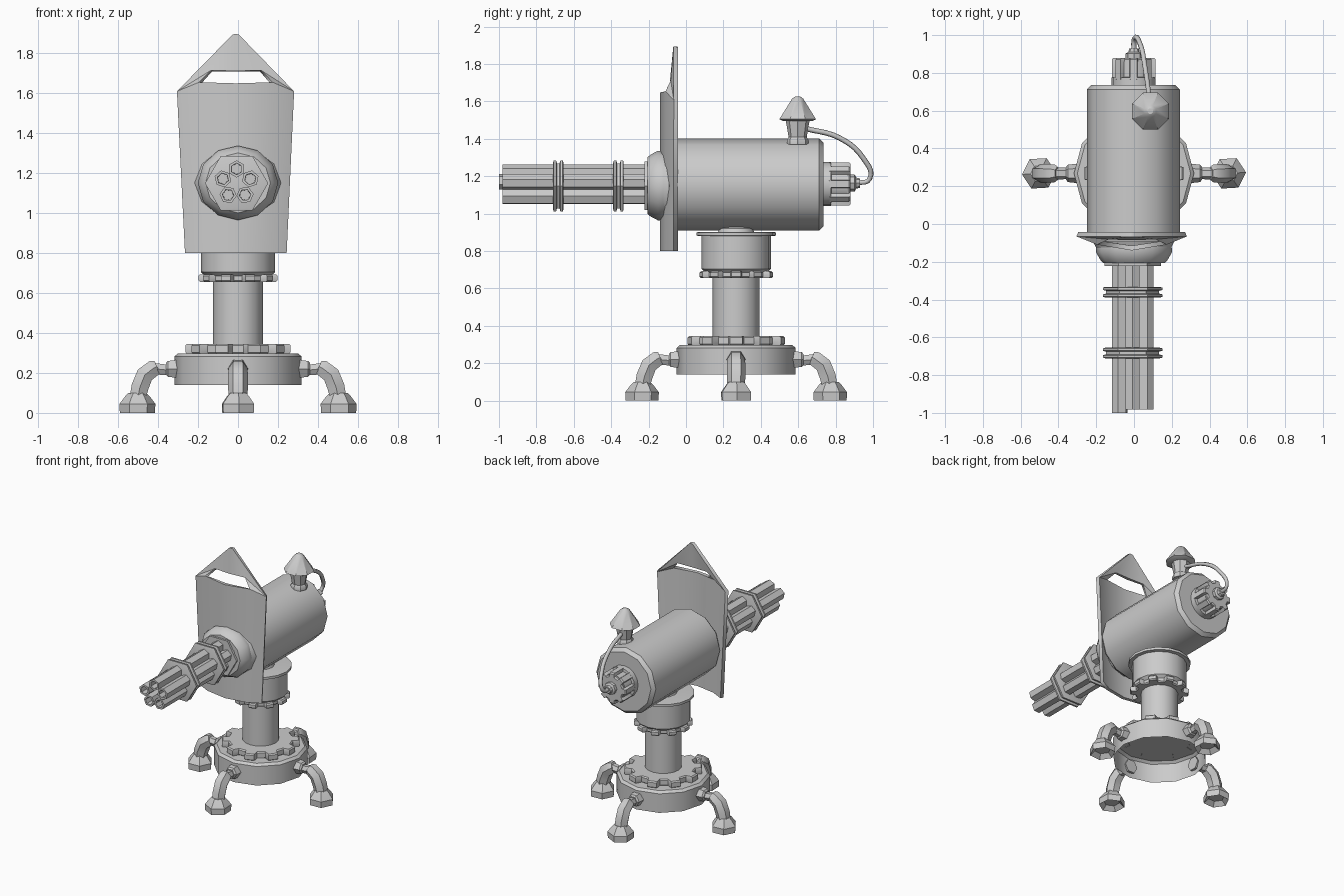
import bpy, bmesh
from math import sin, cos, pi, tau, radians
from mathutils import Vector, Matrix

if "Cube" in bpy.data.objects:
    bpy.data.objects.remove(bpy.data.objects["Cube"])

CY = 0.268      # centre line of the pedestal
GX, GZ = -0.007, 1.148   # gun axis


def finish(name, bm, angle=35):
    bmesh.ops.recalc_face_normals(bm, faces=bm.faces)
    for f in bm.faces:
        f.smooth = True
    for e in bm.edges:
        e.smooth = len(e.link_faces) == 2 and e.calc_face_angle(0) < radians(angle)
    me = bpy.data.meshes.new(name)
    bm.to_mesh(me)
    bm.free()
    ob = bpy.data.objects.new(name, me)
    bpy.context.collection.objects.link(ob)
    return ob


def loft(name, rings, start=True, end=True):
    """Skin a list of equal-length rings of points."""
    bm = bmesh.new()
    vs = [[bm.verts.new(p) for p in r] for r in rings]
    n = len(vs[0])
    for a, b in zip(vs, vs[1:]):
        for i in range(n):
            j = (i + 1) % n
            bm.faces.new((a[i], a[j], b[j], b[i]))
    if start:
        bm.faces.new(vs[0])
    if end:
        bm.faces.new(vs[-1])
    return finish(name, bm)


def place(c, axis, r, a, h):
    if axis == 'Z':
        return Vector((c[0] + r * cos(a), c[1] + r * sin(a), h))
    return Vector((c[0] + r * cos(a), h, c[1] + r * sin(a)))


def lathe(name, prof, n=12, axis='Z', c=(0, CY), rot=0, sx=1, **kw):
    """Revolve (radius, height) pairs; c is the centre across the axis."""
    rings = [[place(c, axis, r, rot + tau * i / n, h) for i in range(n)] for r, h in prof]
    for ring in rings:
        for p in ring:
            p.x = c[0] + (p.x - c[0]) * sx
    return loft(name, rings, **kw)


def gear(name, r0, r1, h0, h1, teeth, axis='Z', c=(0, CY), bevel=0.008):
    pattern = [(-0.30, r0), (-0.20, r1), (0.20, r1), (0.30, r0)]
    def ring(h, d):
        return [place(c, axis, r - d, tau * (k + f) / teeth, h)
                for k in range(teeth) for f, r in pattern]
    return loft(name, [ring(h0, bevel), ring(h0 + bevel, 0), ring(h1 - bevel, 0), ring(h1, bevel)])


def limb(name, path, n=6):
    """Tapered tube in the xz plane through (x, z, radius)."""
    pts = [Vector((x, 0, z)) for x, z, r in path]
    rings = []
    for i, p in enumerate(pts):
        t = (pts[min(i + 1, len(pts) - 1)] - pts[max(i - 1, 0)]).normalized()
        side = Vector((0, 1, 0))
        up = t.cross(side)
        rings.append([p + path[i][2] * (side * cos(tau * k / n) + up * sin(tau * k / n))
                      for k in range(n)])
    return loft(name, rings)


# pedestal: open-bottomed base, gear plates, column, turntable cup
lathe('base_drum', [(0.318, 0.14), (0.318, 0.282), (0.30, 0.298)], start=False)
gear('base_gear', 0.222, 0.265, 0.295, 0.345, 10)
lathe('column', [(0.125, 0.33), (0.125, 0.68)], 16)
gear('neck_gear', 0.165, 0.2, 0.655, 0.692, 10)
lathe('turntable_cup', [(0.165, 0.685), (0.186, 0.705), (0.186, 0.88), (0.212, 0.882),
                        (0.212, 0.9), (0.19, 0.902)], 16)
lathe('turntable_pivot', [(0.10, 0.89), (0.09, 0.92), (0.06, 0.935)])

# four legs with hexagonal feet
for k in range(4):
    turn = Matrix.Translation((0, CY, 0)) @ Matrix.Rotation(k * pi / 2, 4, 'Z')
    parts = [
        limb('leg_socket', [(0.295, 0.22, 0.052), (0.35, 0.22, 0.046), (0.36, 0.22, 0.034)]),
        limb('leg_arm', [(0.34, 0.213, 0.03), (0.43, 0.222, 0.033)]),
        limb('leg_shin', [(0.405, 0.232, 0.036), (0.42, 0.225, 0.047), (0.466, 0.19, 0.05),
                          (0.49, 0.13, 0.05), (0.505, 0.06, 0.045)]),
        lathe('foot', [(0.055, 0.03), (0.088, 0), (0.09, 0.045), (0.06, 0.085), (0.045, 0.1)],
              6, c=(0.503, 0), rot=0.06),
    ]
    for p in parts:
        p.matrix_world = turn

# main body and rear cap
body = (-0.003, 1.155)
lathe('body', [(0.235, -0.06), (0.246, -0.045), (0.246, 0.712), (0.222, 0.736)], 12, 'Y', body)
cap = (-0.002, 1.158)
lathe('rear_cap_rim', [(0.117, 0.725), (0.117, 0.775), (0.098, 0.777), (0.098, 0.86)], 16, 'Y', cap)
gear('rear_cap_fins', 0.094, 0.117, 0.76, 0.88, 8, 'Y', cap)
lathe('rear_knob', [(0.045, 0.87), (0.045, 0.902), (0.03, 0.91), (0.025, 0.93)], 8, 'Y', (0, 1.163))

# chimney with conical hat
stack = (0.087, 0.597)
lathe('chimney_collar', [(0.058, 1.37), (0.058, 1.395), (0.046, 1.412)], 8, c=stack)
lathe('chimney_pipe', [(0.045, 1.39), (0.064, 1.5)], 8, c=stack)
lathe('chimney_hat', [(0.085, 1.495), (0.106, 1.505), (0.032, 1.615), (0.015, 1.626)], 8, c=stack, rot=pi / 8)

# hose from rear knob to chimney
cu = bpy.data.curves.new('hose', 'CURVE')
cu.dimensions = '3D'
cu.bevel_depth = 0.014
cu.bevel_resolution = 1
cu.resolution_u = 5
path = [(0, 0.9, 1.163), (0.003, 0.982, 1.185), (0.035, 0.945, 1.3), (0.06, 0.82, 1.405), (0.085, 0.64, 1.455)]
sp = cu.splines.new('BEZIER')
sp.bezier_points.add(len(path) - 1)
for bp, co in zip(sp.bezier_points, path):
    bp.co = co
    bp.handle_left_type = bp.handle_right_type = 'AUTO'
bpy.context.collection.objects.link(bpy.data.objects.new('hose', cu))

# shield: bulged lower panel plus peaked frame around the sight slot
bm = bmesh.new()
def row(data):
    return [bm.verts.new((x, y, z)) for x, y, z in data]
F = -0.043
low = row([(-0.255, F, 0.8), (-0.165, F - 0.045, 0.8), (-0.011, F - 0.072, 0.8),
           (0.145, F - 0.045, 0.8), (0.233, F, 0.8)])
mid = row([(-0.295, F, 1.605), (-0.185, F - 0.045, 1.645), (-0.012, F - 0.072, 1.648),
           (0.163, F - 0.045, 1.645), (0.27, F, 1.605)])
slot = row([(-0.13, F - 0.015, 1.707), (-0.012, F - 0.018, 1.707), (0.11, F - 0.015, 1.707)])
peak = row([(-0.025, F, 1.89), (-0.012, F, 1.892), (0.002, F, 1.89)])
for i in range(4):
    bm.faces.new((low[i], low[i + 1], mid[i + 1], mid[i]))
bm.faces.new((mid[0], mid[1], slot[0]))
bm.faces.new((mid[3], mid[4], slot[2]))
bm.faces.new((mid[0], slot[0], peak[0]))
bm.faces.new((slot[2], mid[4], peak[2]))
for i in range(2):
    bm.faces.new((slot[i], slot[i + 1], peak[i + 1], peak[i]))
shield = finish('shield', bm)
so = shield.modifiers.new('thickness', 'SOLIDIFY')
so.thickness = 0.025
so.offset = 1 if shield.data.polygons[0].normal.y < 0 else -1

# barrel hood and six-sided front plate
lathe('barrel_hood', [(0.16, -0.06), (0.184, -0.10), (0.186, -0.15), (0.165, -0.19),
                      (0.15, -0.207), (0.12, -0.207), (0.12, -0.17)], 12, 'Y', (0, 1.15), sx=1.08)
lathe('hood_flare', [(0.17, -0.06), (0.197, -0.09), (0.17, -0.15)], 12, 'Y', (-0.002, 1.15), sx=1.1)
lathe('hood_plate', [(0.15, -0.16), (0.15, -0.222)], 6, 'Y', (GX, GZ))

# barrel clamps: hexagonal spools
for y in (-0.683, -0.361):
    lathe('barrel_clamp', [(0.145, y - 0.028), (0.158, y - 0.024), (0.158, y - 0.012), (0.14, y - 0.007),
                           (0.14, y + 0.007), (0.158, y + 0.012), (0.158, y + 0.024), (0.145, y + 0.028)],
          6, 'Y', (GX, GZ))

# five hollow hexagonal barrels
for k in range(5):
    a = pi / 2 + tau * k / 5
    tip = -1.0 if k == 1 else -0.982
    lathe('barrel', [(0.043, -0.15), (0.043, tip), (0.029, tip), (0.027, tip + 0.1)], 6, 'Y',
          (GX + 0.072 * cos(a), GZ + 0.072 * sin(a)), rot=a)
